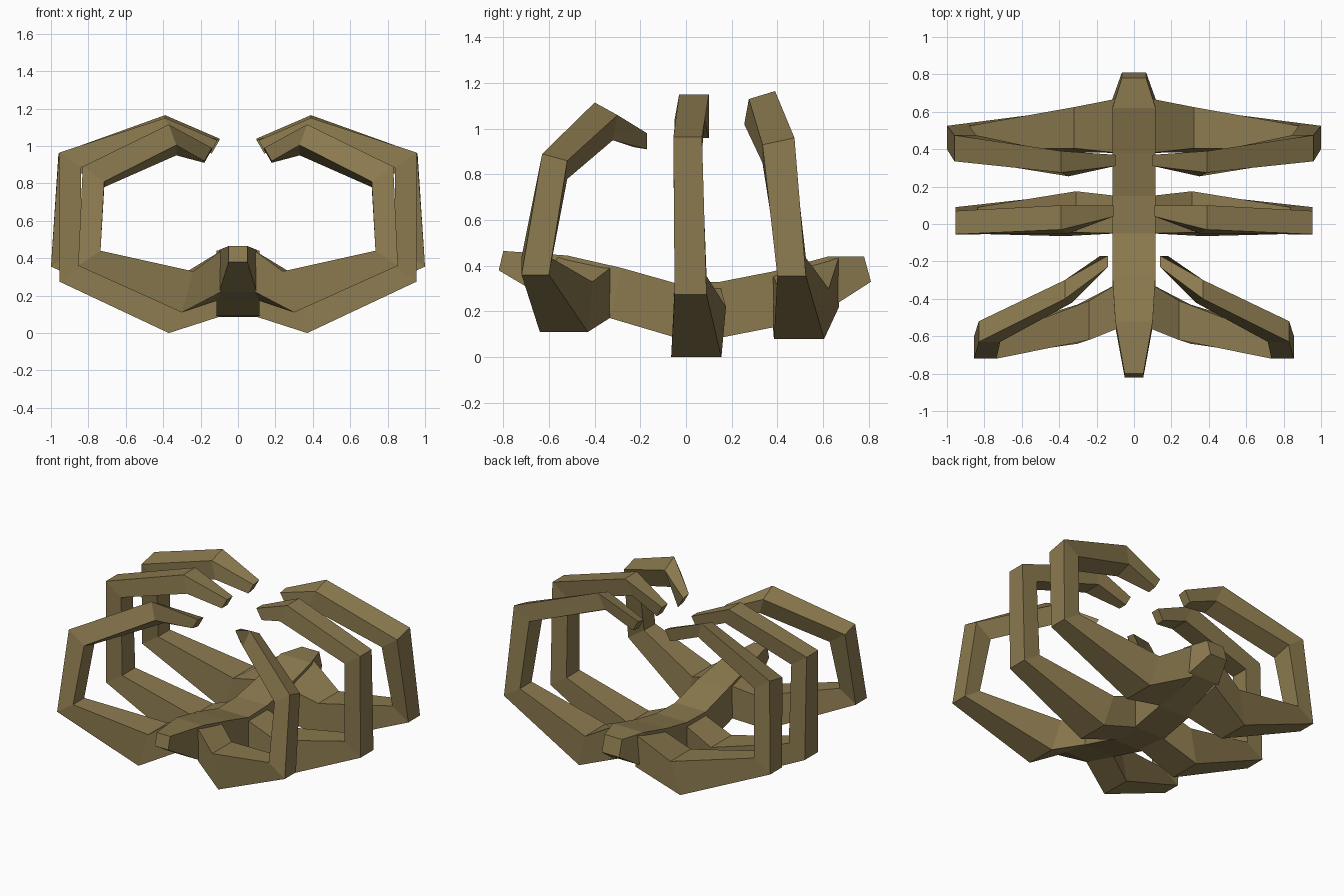
import bpy, bmesh
from mathutils import Vector as V

if "Cube" in bpy.data.objects:
    bpy.data.objects.remove(bpy.data.objects["Cube"])

mat = bpy.data.materials.new("bone")
mat.diffuse_color = (0.26, 0.195, 0.078, 1)
mat.use_nodes = True
mat.node_tree.nodes["Principled BSDF"].inputs["Base Color"].default_value = mat.diffuse_color


def loft(name, rings, mirror=False):
    """Skin a chain of four-point rings and cap both ends."""
    bm = bmesh.new()
    loops = [[bm.verts.new(p) for p in r] for r in rings]
    for a, b in zip(loops, loops[1:]):
        for i in range(4):
            j = (i + 1) % 4
            bm.faces.new((a[i], a[j], b[j], b[i]))
    bm.faces.new(loops[0])
    bm.faces.new(loops[-1])
    bmesh.ops.recalc_face_normals(bm, faces=bm.faces)
    me = bpy.data.meshes.new(name)
    bm.to_mesh(me)
    bm.free()
    me.materials.append(mat)
    ob = bpy.data.objects.new(name, me)
    bpy.context.collection.objects.link(ob)
    if mirror:
        ob.modifiers.new("mirror", 'MIRROR').use_mirror_merge = False
    return ob


# Spine: y of bottom, y of top, half width, bottom z, top z
spine = [(-.82, -.80, .05, .38, .465), (-.55, -.52, .10, .22, .445),
         (-.33, -.28, .115, .17, .39), (-.06, -.05, .115, .09, .325),
         (.15, .15, .115, .085, .33), (.38, .38, .115, .13, .375),
         (.67, .62, .115, .24, .44), (.81, .78, .065, .33, .44)]
loft("spine", [[(-w, yb, zb), (w, yb, zb), (w, yt, zt), (-w, yt, zt)]
               for yb, yt, w, zb, zt in spine])

# Rib thickness: offset from outer edge to inner edge at each joint
inner = [(0, 0, .22), (-.06, .02, .22), (-.12, 0, .08),
         (-.115, 0, -.08), (-.04, -.02, -.11), (.04, 0, -.07)]

# Ribs: outer front corner x, y, z, then offset y, z to the outer back corner
ribs = {
    "front_rib": [(.09, -.56, .22, .24, -.04), (.30, -.64, .11, .21, 0),
                  (.855, -.72, .36, .12, 0), (.83, -.63, .89, .11, -.03),
                  (.37, -.40, 1.115, .10, -.055), (.14, -.23, .99, .06, -.01)],
    "middle_rib": [(.09, -.05, .09, .20, 0), (.37, -.065, 0, .22, 0),
                   (.955, -.05, .275, .14, 0), (.955, -.055, .965, .125, 0),
                   (.39, -.03, 1.15, .13, 0), (.11, .04, 1.03, .06, 0)],
    "back_rib": [(.09, .38, .14, .29, .08), (.38, .385, .08, .22, 0),
                 (1.0, .40, .355, .125, 0), (.96, .335, .93, .14, .03),
                 (.39, .275, 1.13, .115, .035), (.10, .31, 1.03, .06, .01)],
}
for name, joints in ribs.items():
    rings = []
    for (x, y, z, ay, az), b in zip(joints, inner):
        p, a, b = V((x, y, z)), V((0, ay, az)), V(b)
        rings.append([p, p + a, p + a + b, p + b])
    loft(name, rings, mirror=True)
